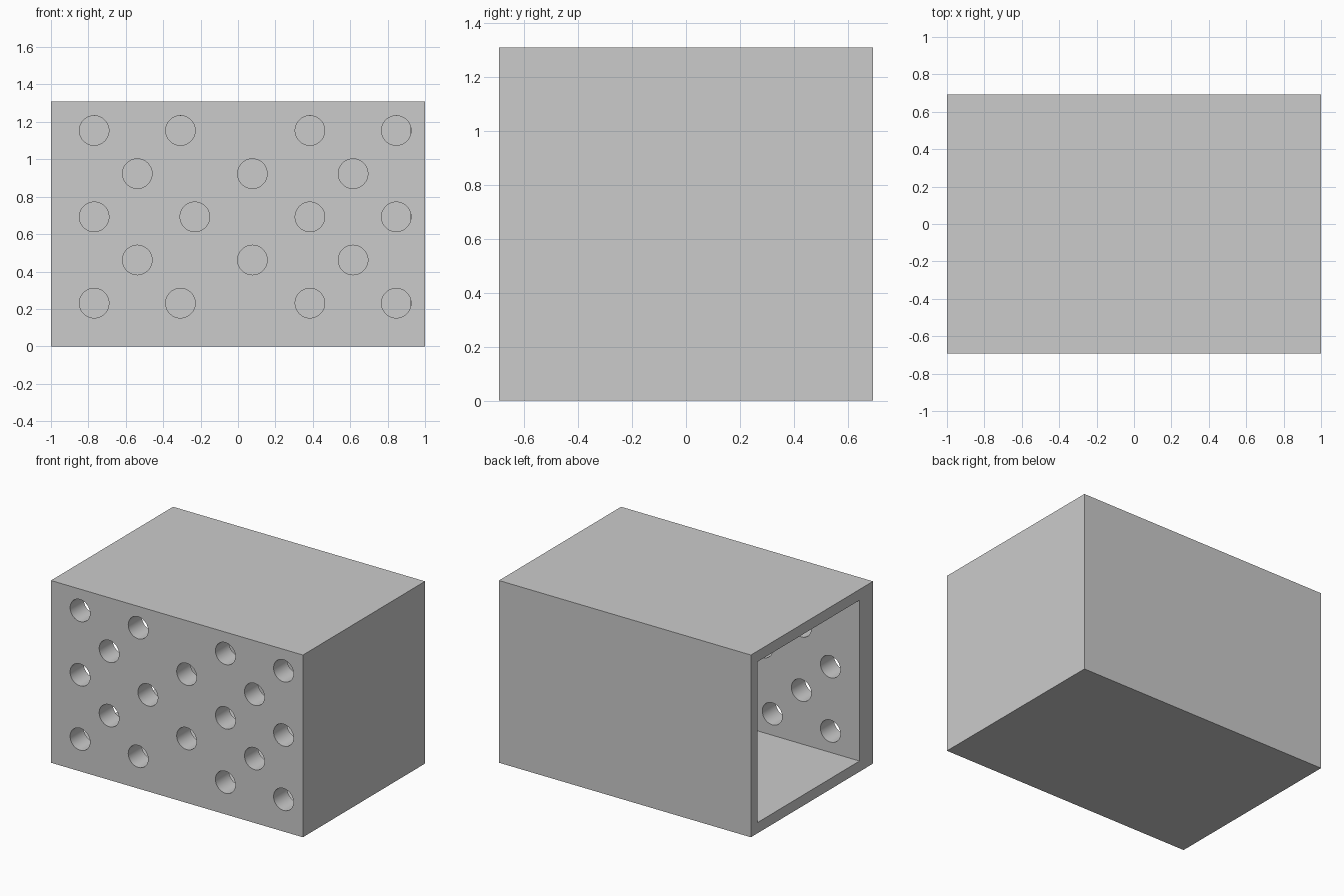
import bpy, math

if "Cube" in bpy.data.objects:
    bpy.data.objects.remove(bpy.data.objects["Cube"])

U = 1 / 13                      # module: the body is 26 x 18 x 17 modules
L, D, H = 26 * U, 18 * U, 17 * U
WALL, FRONT = U, 2 * U          # thin shell, thicker perforated front


def box(name, lo, hi):
    bpy.ops.mesh.primitive_cube_add(size=1, location=[(a + b) / 2 for a, b in zip(lo, hi)])
    ob = bpy.context.object
    ob.name = name
    ob.scale = [b - a for a, b in zip(lo, hi)]
    bpy.ops.object.transform_apply(location=True, rotation=True, scale=True)
    return ob


def cut(target, cutter):
    cutter.hide_render = True
    mod = target.modifiers.new("cut", 'BOOLEAN')
    mod.operation, mod.solver, mod.object = 'DIFFERENCE', 'EXACT', cutter
    bpy.ops.object.select_all(action='DESELECT')
    target.select_set(True)
    bpy.context.view_layer.objects.active = target
    bpy.ops.object.modifier_apply(modifier=mod.name)
    bpy.data.objects.remove(cutter, do_unlink=True)


# Outer body
body = box("nest_box_body", (-L / 2, -D / 2, 0), (L / 2, D / 2, H))

# Cavity open at the left end
cut(body, box("cavity_cutter",
              (-L / 2 - 0.1, -D / 2 + FRONT, WALL),
              (L / 2 - WALL, D / 2 - WALL, H - WALL)))

# Staggered rows of round holes through the front wall (height: x positions, in modules)
rows = {3: (-10, -4, 5, 11), 6: (-7, 1, 8), 9: (-10, -3, 5, 11),
        12: (-7, 1, 8), 15: (-10, -4, 5, 11)}
pins = []
for z, xs in rows.items():
    for x in xs:
        bpy.ops.mesh.primitive_cylinder_add(
            vertices=64, radius=0.079, depth=FRONT + 0.1,
            location=(x * U, -D / 2 + FRONT / 2, z * U),
            rotation=(math.pi / 2, 0, 0))
        pins.append(bpy.context.object)
bpy.ops.object.select_all(action='DESELECT')
for p in pins:
    p.select_set(True)
bpy.context.view_layer.objects.active = pins[0]
bpy.ops.object.join()
pins[0].name = "hole_cutter"
cut(body, pins[0])

# Smooth hole walls, crisp box edges
bpy.ops.object.shade_smooth_by_angle(angle=math.radians(30))
